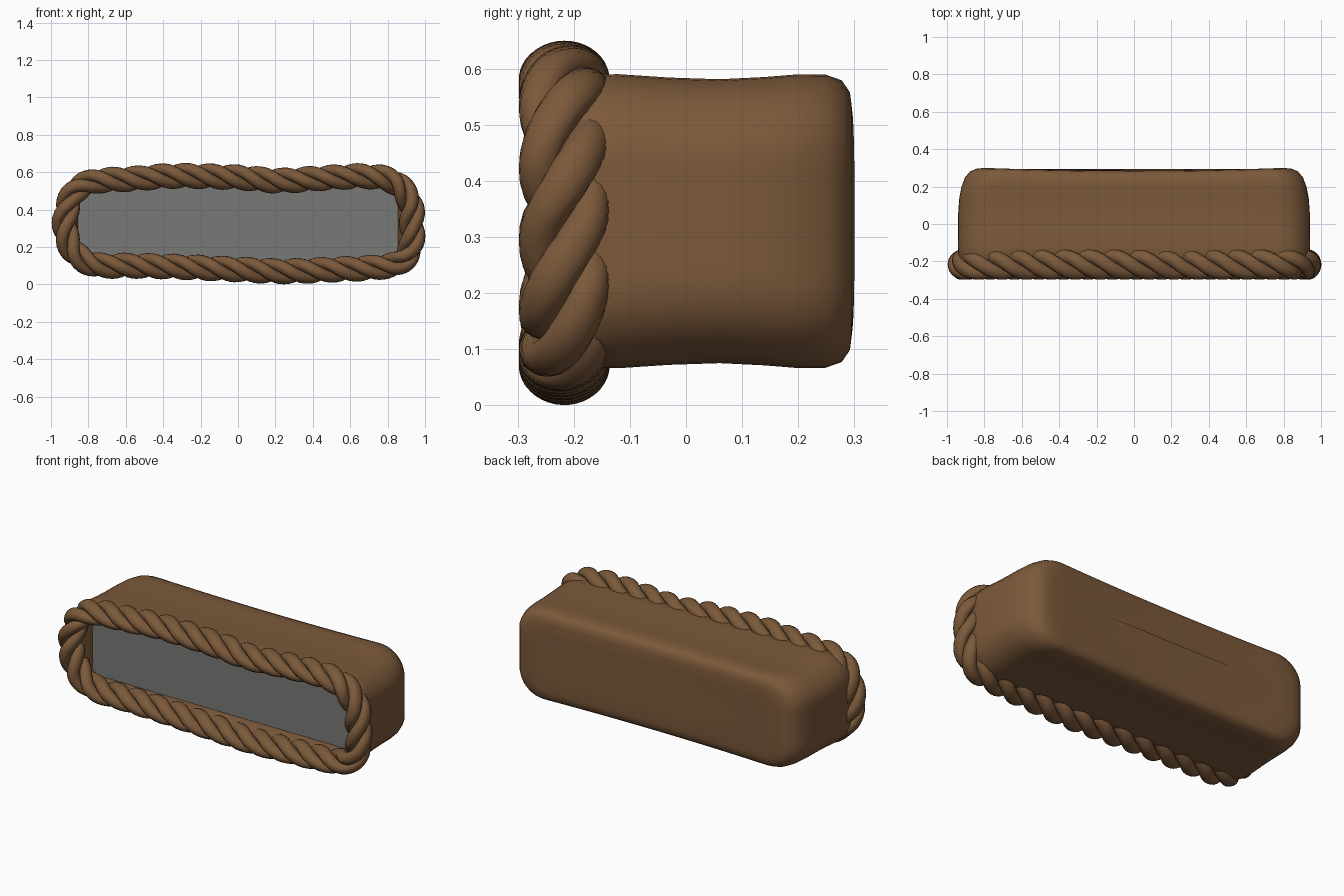
import bpy, bmesh, math
from mathutils import Vector

if "Cube" in bpy.data.objects:
    bpy.data.objects.remove(bpy.data.objects["Cube"])


def material(name, rgb):
    m = bpy.data.materials.new(name)
    m.diffuse_color = (*rgb, 1)
    m.use_nodes = True
    m.node_tree.nodes["Principled BSDF"].inputs["Base Color"].default_value = m.diffuse_color
    return m


brown = material("brown clay", (0.2, 0.1, 0.043))
grey = material("grey panel", (0.19, 0.19, 0.185))
CZ = 0.328


def finish(bm, name, mat, angle=50):
    bmesh.ops.recalc_face_normals(bm, faces=bm.faces)
    me = bpy.data.meshes.new(name)
    bm.to_mesh(me)
    bm.free()
    me.materials.append(mat)
    ob = bpy.data.objects.new(name, me)
    bpy.context.collection.objects.link(ob)
    bpy.ops.object.select_all(action='DESELECT')
    ob.select_set(True)
    bpy.context.view_layer.objects.active = ob
    bpy.ops.object.shade_smooth_by_angle(angle=math.radians(angle))
    return ob


def rounded_rect(hx, hz, rx, rz, corner=8, edge=10):
    """Loop of (x, z) with elliptical corners and subdivided sides."""
    pts = []
    for k, (sx, sz) in enumerate([(1, 1), (-1, 1), (-1, -1), (1, -1)]):
        for i in range(corner + 1):
            a = math.pi / 2 * (k + i / corner)
            pts.append((sx * (hx - rx) + rx * math.cos(a), sz * (hz - rz) + rz * math.sin(a)))
    out = []
    for i, p in enumerate(pts):
        out.append(p)
        if i % (corner + 1) == corner:
            q = pts[(i + 1) % len(pts)]
            out += [(p[0] + (q[0] - p[0]) * t / edge, p[1] + (q[1] - p[1]) * t / edge)
                    for t in range(1, edge)]
    return out


def bridge(bm, a, b):
    n = len(a)
    for i in range(n):
        bm.faces.new((a[i], a[(i + 1) % n], b[(i + 1) % n], b[i]))


# Body: lofted shell, from the recess out over the rim and back to the rear face
# stations: y, half width, half height, corner rx, corner rz
stations = [(-0.10, 0.855, 0.198, 0.05, 0.05), (-0.19, 0.868, 0.203, 0.07, 0.07),
            (-0.21, 0.885, 0.215, 0.09, 0.09), (-0.21, 0.92, 0.245, 0.14, 0.13),
            (-0.18, 0.938, 0.261, 0.16, 0.15), (-0.12, 0.942, 0.262, 0.17, 0.15),
            (-0.03, 0.941, 0.256, 0.17, 0.15), (0.06, 0.940, 0.253, 0.17, 0.15),
            (0.14, 0.934, 0.257, 0.17, 0.15), (0.20, 0.922, 0.262, 0.17, 0.15),
            (0.25, 0.903, 0.262, 0.17, 0.15), (0.28, 0.878, 0.252, 0.16, 0.14),
            (0.295, 0.845, 0.232, 0.15, 0.13), (0.30, 0.80, 0.20, 0.14, 0.12),
            (0.30, 0.72, 0.13, 0.10, 0.08), (0.30, 0.64, 0.05, 0.04, 0.03)]
bm = bmesh.new()
prev = None
for y, hx, hz, rx, rz in stations:
    ring = []
    for x, z in rounded_rect(hx, hz, rx, rz):
        dip = max(0, 1 - (x / 0.8) ** 2) * max(0, min(1, (y - 0.1) / 0.2))
        ring.append(bm.verts.new((x, y - 0.015 * dip, CZ + z * (1 - 0.02 * dip))))
    if prev:
        bridge(bm, prev, ring)
    prev = ring
bm.faces.new(prev)
finish(bm, "body", brown)

# Grey panel set into the front opening
bm = bmesh.new()
bm.faces.new([bm.verts.new((x, -0.12, CZ - 0.003 + z)) for x, z in rounded_rect(0.856, 0.2, 0.05, 0.05)])
ob = finish(bm, "front_panel", grey)
for p in ob.data.polygons:
    if p.normal.y > 0:
        p.flip()

# Rope path: slightly uneven hand-laid loop, clockwise from the front
ctrl = [(-0.77, 0.55), (-0.56, 0.565), (-0.34, 0.58), (0, 0.572), (0.22, 0.555), (0.48, 0.57),
        (0.70, 0.578), (0.84, 0.545), (0.92, 0.44), (0.93, 0.32), (0.925, 0.20), (0.86, 0.115),
        (0.72, 0.09), (0.48, 0.078), (0.24, 0.07), (0, 0.08), (-0.35, 0.095), (-0.58, 0.1),
        (-0.76, 0.105), (-0.87, 0.165), (-0.922, 0.28), (-0.918, 0.39), (-0.87, 0.5)]
ctrl = [Vector((x, -0.217, z)) for x, z in ctrl]
n = len(ctrl)
dense = []
for i in range(n):
    p0, p1, p2, p3 = (ctrl[(i + k - 1) % n] for k in range(4))
    for s in range(40):
        t = s / 40
        dense.append(0.5 * (2 * p1 + (p2 - p0) * t + (2 * p0 - 5 * p1 + 4 * p2 - p3) * t * t
                            + (3 * p1 - p0 - 3 * p2 + p3) * t ** 3))
# even spacing along the loop
dense.append(dense[0])
cum = [0]
for a, b in zip(dense, dense[1:]):
    cum.append(cum[-1] + (b - a).length)
COUNT, path, j = 440, [], 0
for i in range(COUNT):
    d = cum[-1] * i / COUNT
    while cum[j + 1] < d:
        j += 1
    path.append(dense[j].lerp(dense[j + 1], (d - cum[j]) / (cum[j + 1] - cum[j])))

# Rope: three strands twisted around the path
TURNS, SIDES, Y = 11, 14, Vector((0, 1, 0))
for strand in range(3):
    bm = bmesh.new()
    rings = []
    for i, p in enumerate(path):
        tan = (path[(i + 3) % COUNT] - path[i - 3]).normalized()
        out = Vector((-tan.z, 0, tan.x))
        phi = math.tau * (TURNS * i / COUNT + strand / 3)
        ring = []
        for k in range(SIDES):
            a = math.tau * k / SIDES
            r = 0.043 + 0.038 * math.cos(a)
            w = 0.046 * math.sin(a)
            u = r * math.cos(phi) - w * math.sin(phi)
            v = r * math.sin(phi) + w * math.cos(phi)
            ring.append(bm.verts.new(p + Y * u + out * v * 0.86))
        rings.append(ring)
    for i in range(COUNT):
        bridge(bm, rings[i], rings[(i + 1) % COUNT])
    finish(bm, f"rope_strand_{strand + 1}", brown, 80)
